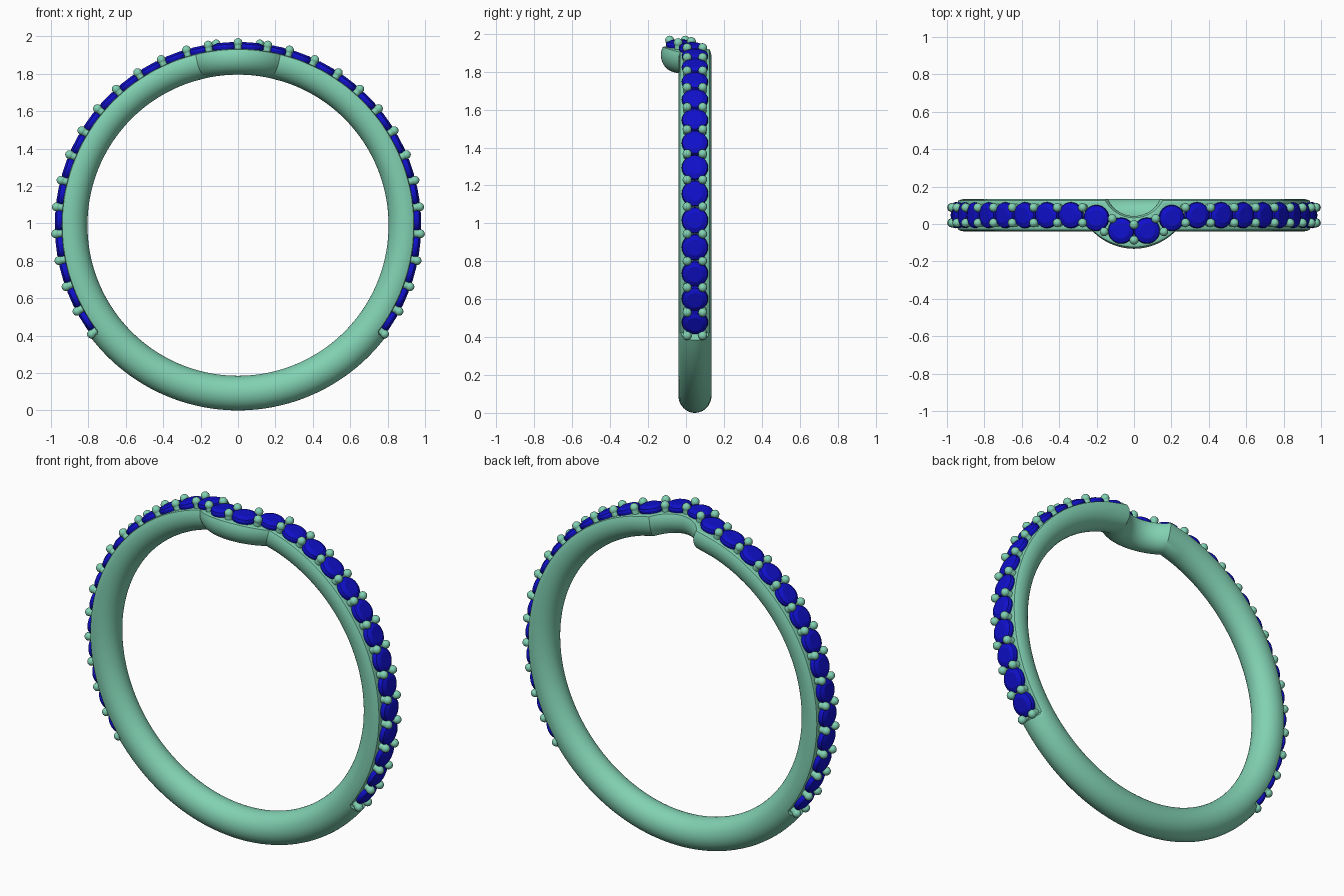
import bpy, bmesh
from math import sin, cos, pi, sqrt
from mathutils import Matrix, Vector

if "Cube" in bpy.data.objects:
    bpy.data.objects.remove(bpy.data.objects["Cube"])

ZC = 0.99            # ring centre height
R_MID = 0.8975       # radius of the band's centre line
HALF_W, HALF_H = 0.0875, 0.0925   # band section
Y0 = 0.047           # y of the straight part of the band
CY, CR = 0.215, 0.26 # centre and radius of the dip in plan
S = 0.96             # arc length per radian in plan
PITCH = 0.148        # angle between stones
SEAT = 0.045         # height of the flat stone seat above the centre line
END = 2.2            # angle where the stones stop


def material(name, rgb):
    m = bpy.data.materials.new(name)
    m.diffuse_color = (*rgb, 1)
    m.use_nodes = True
    m.node_tree.nodes["Principled BSDF"].inputs["Base Color"].default_value = m.diffuse_color
    return m


def finish(bm, name, mat, angle):
    bmesh.ops.recalc_face_normals(bm, faces=bm.faces)
    me = bpy.data.meshes.new(name)
    bm.to_mesh(me)
    bm.free()
    ob = bpy.data.objects.new(name, me)
    bpy.context.collection.objects.link(ob)
    me.materials.append(mat)
    bpy.ops.object.select_all(action='DESELECT')
    ob.select_set(True)
    bpy.context.view_layer.objects.active = ob
    bpy.ops.object.shade_smooth_by_angle(angle=angle)
    return ob


def on_ring(th, y, r):
    return Vector((r * sin(th), y, ZC + r * cos(th)))


def corner(w):
    """Plan distance where the dip meets the straight band, at side offset w."""
    return sqrt((CR - w) ** 2 - (CY - Y0 - w) ** 2)


def plan(th, w):
    """Angle and y of a point offset sideways by w from the centre line."""
    u = abs(th) * S
    if u >= corner(0):
        return th, Y0 + w
    d = sqrt(CR * CR - u * u)
    k = (CR - w) / CR
    return th * k, CY - d * k


metal = material("mint_metal", (0.22, 0.64, 0.45))
blue = material("blue_stone", (0.005, 0.005, 0.6))

# Band: rounded section swept round, with a dip at the top and a flat stone seat
half = [('dip', i / 10) for i in range(11)]
half += [('line', 0.3 + (END + 0.02 - 0.3) * i / 48) for i in range(49)]
half += [('line', END + 0.03 + (pi - END - 0.03) * i / 24) for i in range(25)]
rows = [(k, v, 1) for k, v in half] + [(k, v, -1) for k, v in half[-2:0:-1]]

bm = bmesh.new()
N = 40
rings = []
for kind, v, side in rows:
    ring = []
    for j in range(N):
        a = 2 * pi * j / N
        w, h = HALF_W * cos(a), HALF_H * sin(a)
        if kind == 'dip':
            u = v * corner(w)
            th, y = u / S, CY - sqrt((CR - w) ** 2 - u * u)
        else:
            th, y = v, Y0 + w
        if kind == 'dip' or v < END + 0.025:
            h = min(h, SEAT)
        ring.append(bm.verts.new(on_ring(side * th, y, R_MID + h)))
    rings.append(ring)
for i, ring in enumerate(rings):
    nxt = rings[(i + 1) % len(rings)]
    for j in range(N):
        k = (j + 1) % N
        bm.faces.new((ring[j], ring[k], nxt[k], nxt[j]))
finish(bm, "ring_band", metal, 0.5)

# Stones: round cut, pointed base hidden in the band
stone_angles = [0.072, 0.212] + [0.36 + PITCH * i for i in range(13)]
profile = [(0.066, -0.012), (0.070, 0.006), (0.066, 0.018), (0.042, 0.029)]
M = 24
bm = bmesh.new()
for ang in stone_angles:
    for th in (ang, -ang):
        y = plan(th, 0)[1] - (0.015 if ang == 0.212 else 0)
        mat = Matrix.Translation(on_ring(th, y, 0.95)) @ Matrix.Rotation(th, 4, 'Y')
        loops = [[bm.verts.new(mat @ Vector((r * cos(2 * pi * j / M), r * sin(2 * pi * j / M), z)))
                  for j in range(M)] for r, z in profile]
        tip = bm.verts.new(mat @ Vector((0, 0, -0.06)))
        bm.faces.new(loops[-1])
        for j in range(M):
            k = (j + 1) % M
            bm.faces.new((tip, loops[0][k], loops[0][j]))
            for a, b in zip(loops, loops[1:]):
                bm.faces.new((a[j], a[k], b[k], b[j]))
finish(bm, "stones", blue, 0.4)

# Beads: a pair of small balls between each two stones, on short posts
bead_angles = [0, 0.142] + [0.286 + PITCH * i for i in range(14)]
bm = bmesh.new()
for ang in bead_angles:
    for th0 in {ang, -ang}:
        for w in (-0.041, 0.041):
            th, y = plan(th0, w)
            rot = Matrix.Rotation(th, 4, 'Y')
            bmesh.ops.create_uvsphere(bm, u_segments=14, v_segments=8, radius=0.024,
                                      matrix=Matrix.Translation(on_ring(th, y, 0.976)) @ rot)
            bmesh.ops.create_cone(bm, cap_ends=True, segments=12, radius1=0.02, radius2=0.02, depth=0.05,
                                  matrix=Matrix.Translation(on_ring(th, y, 0.95)) @ rot)
finish(bm, "beads", metal, 0.9)
